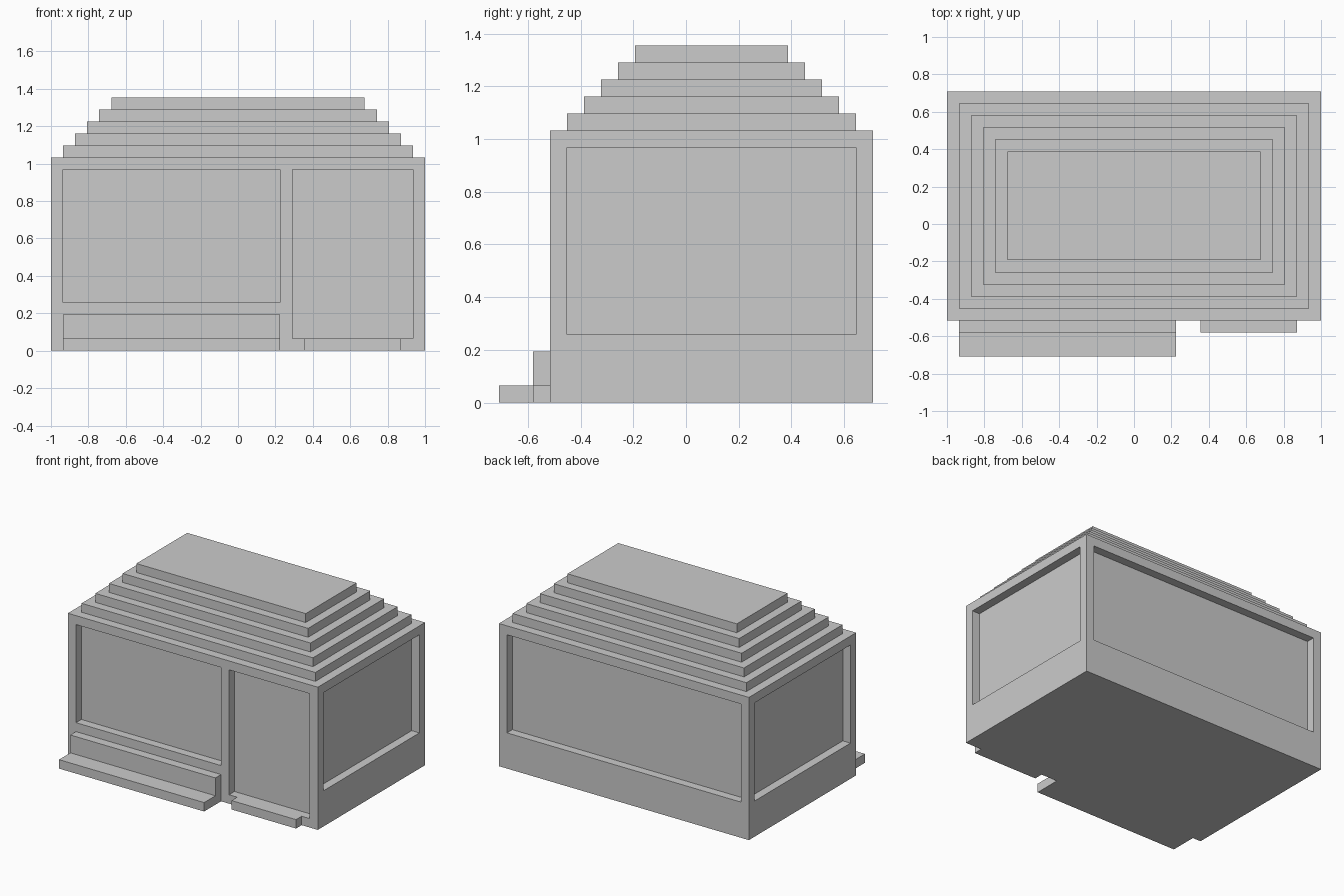
import bpy, bmesh

if "Cube" in bpy.data.objects:
    bpy.data.objects.remove(bpy.data.objects["Cube"])

U = 2 / 31                      # building module
X0, Y0 = -1.0, -8 * U           # front left corner of the walls
W, D, H = 31, 19, 16            # wall block in modules


def finish(bm, name):
    bmesh.ops.recalc_face_normals(bm, faces=bm.faces)
    mesh = bpy.data.meshes.new(name)
    bm.to_mesh(mesh)
    bm.free()
    obj = bpy.data.objects.new(name, mesh)
    bpy.context.collection.objects.link(obj)
    return obj


def rect(bm, inset, z):
    a, b, c, d = inset, W - inset, inset, D - inset
    return [bm.verts.new((X0 + x * U, Y0 + y * U, z * U))
            for x, y in ((a, c), (b, c), (b, d), (a, d))]


def add_box(bm, x, y, z):
    vs = [bm.verts.new((X0 + i * U, Y0 + j * U, k * U)) for k in z
          for i, j in ((x[0], y[0]), (x[1], y[0]), (x[1], y[1]), (x[0], y[1]))]
    for f in ((3, 2, 1, 0), (4, 5, 6, 7), (0, 1, 5, 4),
              (1, 2, 6, 5), (2, 3, 7, 6), (3, 0, 4, 7)):
        bm.faces.new([vs[i] for i in f])


def extrude_profile(name, x, profile):
    bm = bmesh.new()
    ends = [[bm.verts.new((X0 + i * U, Y0 + y * U, z * U)) for y, z in profile]
            for i in x]
    n = len(profile)
    for end in ends:
        bm.faces.new(end)
    for i in range(n):
        j = (i + 1) % n
        bm.faces.new((ends[0][i], ends[0][j], ends[1][j], ends[1][i]))
    return finish(bm, name)


# Walls with the five-tier stepped roof
bm = bmesh.new()
rings = [rect(bm, 0, 0), rect(bm, 0, H)]
for i in range(1, 6):
    rings += [rect(bm, i, H + i - 1), rect(bm, i, H + i)]
bm.faces.new(rings[0])
bm.faces.new(rings[-1])
for lo, hi in zip(rings, rings[1:]):
    for i in range(4):
        j = (i + 1) % 4
        bm.faces.new((lo[i], lo[j], hi[j], hi[i]))
house = finish(bm, "walls_and_stepped_roof")

# Recesses for the windows and door
d = 0.95
bm = bmesh.new()
add_box(bm, (1, 19), (-1, d), (4, 15))              # front window
add_box(bm, (20, 30), (-1, d), (1, 15))             # door
add_box(bm, (1, 30), (D - d, D + 1), (4, 15))       # back window
add_box(bm, (-1, d), (1, 18), (4, 15))              # left window
add_box(bm, (W - d, W + 1), (1, 18), (4, 15))       # right window
cutter = finish(bm, "recess_cutter")
cutter.hide_render = True

mod = house.modifiers.new("recesses", 'BOOLEAN')
mod.operation = 'DIFFERENCE'
mod.solver = 'EXACT'
mod.object = cutter
bpy.context.view_layer.objects.active = house
bpy.ops.object.modifier_apply(modifier=mod.name)
bpy.data.objects.remove(cutter)

# Display ledge under the front window, and the door step
extrude_profile("front_ledge", (1, 19),
                [(0, 0), (-3, 0), (-3, 1), (-1, 1), (-1, 3), (0, 3)])
extrude_profile("door_step", (21, 29), [(0, 0), (-1, 0), (-1, 1), (0, 1)])
